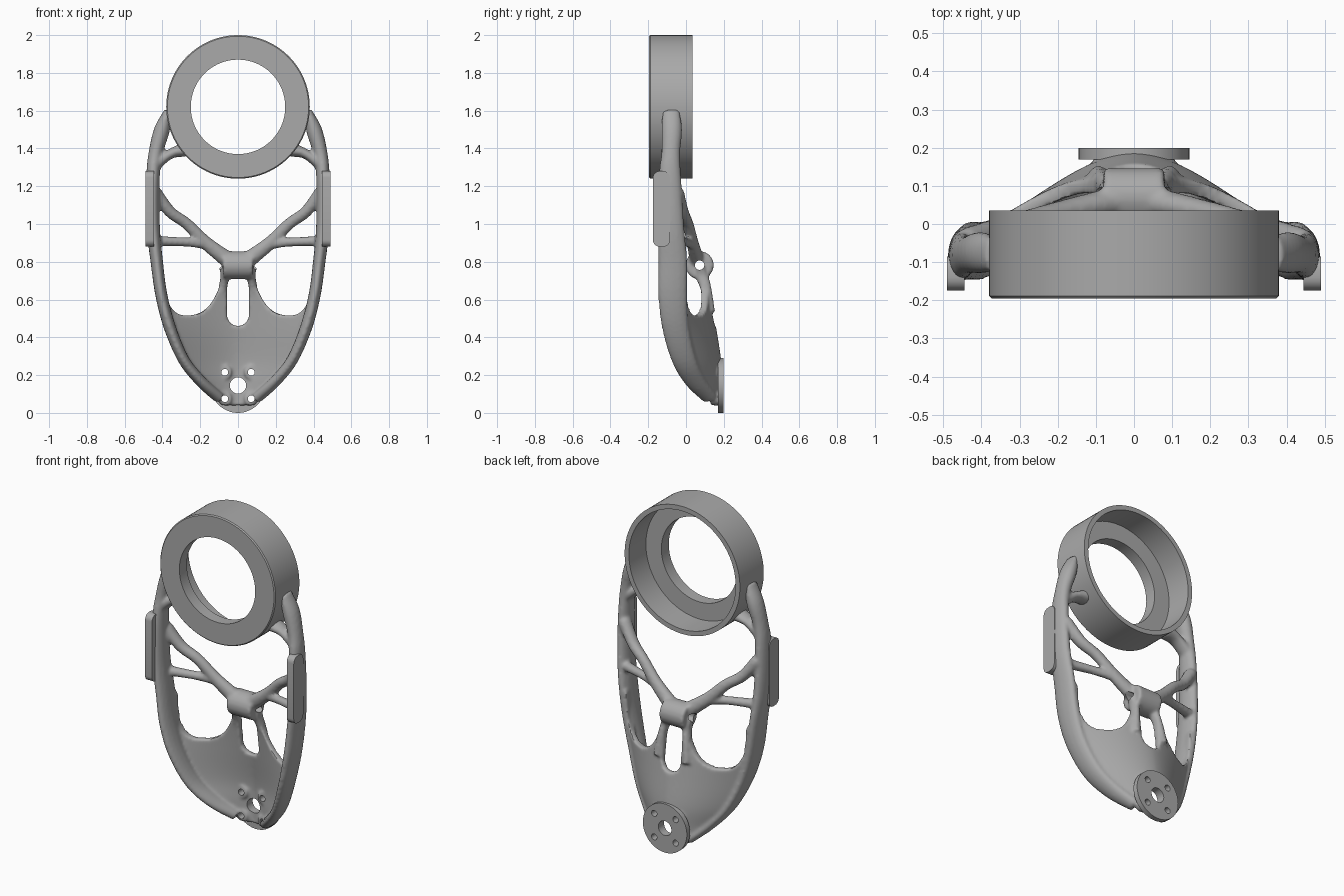
import bpy, bmesh
from math import sin, cos, pi
from mathutils import Vector, Matrix

cube = bpy.data.objects.get("Cube")
if cube:
    bpy.data.objects.remove(cube, do_unlink=True)

grey = bpy.data.materials.new("plain grey")
grey.use_nodes = True
grey.diffuse_color = (0.4, 0.4, 0.4, 1)
grey.node_tree.nodes["Principled BSDF"].inputs["Base Color"].default_value = (0.4, 0.4, 0.4, 1)

RING_Z, BASE_Z = 1.62, 0.145


def make(name, bm):
    bmesh.ops.recalc_face_normals(bm, faces=bm.faces)
    me = bpy.data.meshes.new(name)
    bm.to_mesh(me)
    bm.free()
    ob = bpy.data.objects.new(name, me)
    bpy.context.collection.objects.link(ob)
    me.materials.append(grey)
    return ob


def select(*obs):
    bpy.ops.object.select_all(action='DESELECT')
    for o in obs:
        o.select_set(True)
    bpy.context.view_layer.objects.active = obs[0]


def spline(pts, steps=5, closed=False):
    """Smooth curve through points of any dimension."""
    n, out = len(pts), []
    get = (lambda i: pts[i % n]) if closed else (lambda i: pts[max(0, min(n - 1, i))])
    for i in range(n if closed else n - 1):
        quad = [get(i + k) for k in (-1, 0, 1, 2)]
        for s in range(steps):
            t = s / steps
            out.append(tuple(b + 0.5 * t * (c - a + t * (2*a - 5*b + 4*c - d + t * (3*(b - c) + d - a)))
                             for a, b, c, d in zip(*quad)))
    if not closed:
        out.append(tuple(pts[-1]))
    return out


def tube(name, pts, side=1, n=14):
    """Elliptical limb; points are x, y, z, in-plane radius, depth radius."""
    path = [(side * p[0],) + p[1:] for p in spline(pts)]
    bm, rings = bmesh.new(), []
    for i, p in enumerate(path):
        ahead, back = path[min(i + 1, len(path) - 1)], path[max(i - 1, 0)]
        t = (Vector(ahead[:3]) - Vector(back[:3])).normalized()
        v = Vector((0, 1, 0))
        v = (v - t * v.dot(t)).normalized()
        u = t.cross(v)
        rings.append([bm.verts.new(Vector(p[:3]) + u * p[3] * cos(2*pi*k/n) + v * p[4] * sin(2*pi*k/n))
                      for k in range(n)])
    for a, b in zip(rings, rings[1:]):
        for k in range(n):
            bm.faces.new((a[k], a[(k + 1) % n], b[(k + 1) % n], b[k]))
    bm.faces.new(rings[0])
    bm.faces.new(rings[-1])
    return make(name, bm)


def cylinder(name, centre, r, depth, axis='Y', n=48):
    bm = bmesh.new()
    rot = Matrix.Rotation(pi / 2, 4, 'X' if axis == 'Y' else 'Y')
    bmesh.ops.create_cone(bm, cap_ends=True, segments=n, radius1=r, radius2=r, depth=depth,
                          matrix=Matrix.Translation(centre) @ rot)
    return make(name, bm)


def prism(name, outline, side=1):
    bm = bmesh.new()
    f = bm.faces.new([bm.verts.new((side * x, -0.5, z)) for x, z in outline])
    new = bmesh.ops.extrude_face_region(bm, geom=[f])["geom"]
    bmesh.ops.translate(bm, vec=(0, 1, 0), verts=[g for g in new if isinstance(g, bmesh.types.BMVert)])
    return make(name, bm)


def cut(ob, cutters):
    for c in cutters:
        c.hide_render = True
        m = ob.modifiers.new("cut", 'BOOLEAN')
        m.operation, m.solver, m.object = 'DIFFERENCE', 'EXACT', c


def apply(ob):
    select(ob)
    bpy.ops.object.convert(target='MESH')


# Scooped lower sheet: keys are z, half width, rim y, centre y
keys = [(0.04, 0.07, 0.15, 0.17), (0.09, 0.13, 0.12, 0.172), (0.17, 0.20, 0.07, 0.172),
        (0.28, 0.29, 0.02, 0.168), (0.45, 0.365, -0.02, 0.142), (0.62, 0.41, -0.03, 0.115),
        (0.78, 0.43, -0.03, 0.085)]
bm, rows = bmesh.new(), []
for z, w, rim, mid in spline(keys):
    rows.append([bm.verts.new((w * s / 16, rim + (mid - rim) * (1 - abs(s / 16) ** 1.7), z))
                 for s in range(-16, 17)])
for a, b in zip(rows, rows[1:]):
    for k in range(32):
        bm.faces.new((a[k], a[k + 1], b[k + 1], b[k]))
body = make("frame_body", bm)
solid = body.modifiers.new("thickness", 'SOLIDIFY')
solid.thickness, solid.offset = 0.036, 0

# Windows through the sheet
window = spline([(0.09, 0.72), (0.11, 0.64), (0.16, 0.56), (0.23, 0.52), (0.32, 0.525),
                 (0.375, 0.60), (0.39, 0.72), (0.39, 0.86), (0.25, 0.88), (0.13, 0.82)], 4, True)
slot = [(0.058 * cos(a), 0.518 + 0.058 * sin(a)) for a in [pi + pi * k / 12 for k in range(13)]]
slot += [(0.058, 0.72), (-0.058, 0.72)]
cutters = [prism("window_cutter", window, s) for s in (1, -1)] + [prism("slot_cutter", slot)]
cut(body, cutters)
apply(body)

# Limbs on both sides
rail = [(0.37, -0.08, 1.60, 0.02, 0.045), (0.402, -0.075, 1.5, 0.042, 0.055), (0.435, -0.08, 1.38, 0.038, 0.05),
        (0.45, -0.085, 1.25, 0.036, 0.06), (0.45, -0.08, 1.0, 0.036, 0.07), (0.43, -0.07, 0.8, 0.033, 0.078),
        (0.405, -0.07, 0.62, 0.032, 0.078), (0.36, -0.055, 0.45, 0.032, 0.072), (0.287, -0.01, 0.28, 0.03, 0.065),
        (0.195, 0.05, 0.165, 0.03, 0.055), (0.10, 0.125, 0.08, 0.03, 0.04)]
limbs = {
    "side_rail": rail,
    "upper_strut": [(0.04, 0.06, 0.80, 0.045, 0.04), (0.17, 0.035, 0.90, 0.036, 0.032),
                    (0.27, 0.01, 1.0, 0.031, 0.03), (0.36, -0.02, 1.065, 0.031, 0.035),
                    (0.44, -0.05, 1.17, 0.035, 0.04)],
    "lower_strut": [(0.17, 0.035, 0.895, 0.03, 0.026), (0.28, 0.0, 0.905, 0.024, 0.024),
                    (0.43, -0.04, 0.91, 0.028, 0.03)],
    "spine_strut": [(0.06, 0.07, 0.77, 0.024, 0.04), (0.08, 0.105, 0.66, 0.023, 0.03),
                    (0.095, 0.13, 0.53, 0.026, 0.025)],
    "ring_brace": [(0.28, -0.08, 1.395, 0.04, 0.055), (0.36, -0.08, 1.37, 0.026, 0.045),
                   (0.44, -0.08, 1.31, 0.033, 0.045)],
}
parts = [tube(name, pts, s) for name, pts in limbs.items() for s in (1, -1)]

# Pivot hub and bolt bosses
parts.append(cylinder("pivot_hub", (0, 0.072, 0.782), 0.074, 0.16, 'X'))
bolts = [(sx * 0.07, BASE_Z + sz * 0.07) for sx in (1, -1) for sz in (1, -1)]
parts += [cylinder("bolt_boss", (x, 0.155, z), 0.036, 0.05) for x, z in bolts]

# Blend everything into one organic casting
select(body, *parts)
bpy.ops.object.join()
rem = body.modifiers.new("blend", 'REMESH')
rem.mode, rem.voxel_size = 'VOXEL', 0.009
sm = body.modifiers.new("soften", 'SMOOTH')
sm.factor, sm.iterations = 0.5, 5

# Mounting flange at the back of the foot
flange = cylinder("base_flange", (0, 0.184, BASE_Z), 0.145, 0.03, n=64)

# Holes
foot_holes = [cylinder("bolt_cutter", (x, 0.15, z), 0.018, 0.4, n=24) for x, z in bolts]
foot_holes.append(cylinder("centre_cutter", (0, 0.15, BASE_Z), 0.043, 0.4))
hub_hole = cylinder("pivot_cutter", (0, 0.072, 0.782), 0.025, 0.3, 'X', 24)
bore = cylinder("bore_cutter", (0, 0, RING_Z), 0.365, 1.0, n=96)
cut(body, foot_holes + [hub_hole, bore])
cut(flange, foot_holes)
apply(body)
apply(flange)
for c in cutters + foot_holes + [hub_hole, bore]:
    bpy.data.objects.remove(c, do_unlink=True)

# Ring housing: revolved profile of radius and depth
profile = [(0.25, -0.195), (0.374, -0.195), (0.38, -0.189), (0.38, 0.035), (0.352, 0.035),
           (0.352, -0.125), (0.25, -0.125)]
bm, n = bmesh.new(), 96
loops = [[bm.verts.new((r * cos(2*pi*k/n), y, RING_Z + r * sin(2*pi*k/n))) for r, y in profile]
         for k in range(n)]
for k in range(n):
    a, b = loops[k], loops[(k + 1) % n]
    for j in range(len(profile)):
        i = (j + 1) % len(profile)
        bm.faces.new((a[j], a[i], b[i], b[j]))
ring = make("ring_housing", bm)

# Flat side pads with rounded ends
pads = []
for side, name in ((1, "left_pad"), (-1, "right_pad")):
    bm = bmesh.new()
    bmesh.ops.create_cube(bm, size=1, matrix=Matrix.Translation((side * 0.467, -0.13, 1.08))
                          @ Matrix.Diagonal((0.046, 0.09, 0.40, 1)))
    edges = [e for e in bm.edges if abs(e.verts[0].co.x - e.verts[1].co.x) > 0.01]
    bmesh.ops.bevel(bm, geom=edges, offset=0.035, segments=5, profile=0.5, affect='EDGES')
    pads.append(make(name, bm))

for ob, angle in [(body, 50), (flange, 30), (ring, 30)] + [(p, 30) for p in pads]:
    select(ob)
    bpy.ops.object.shade_smooth_by_angle(angle=angle * pi / 180)
